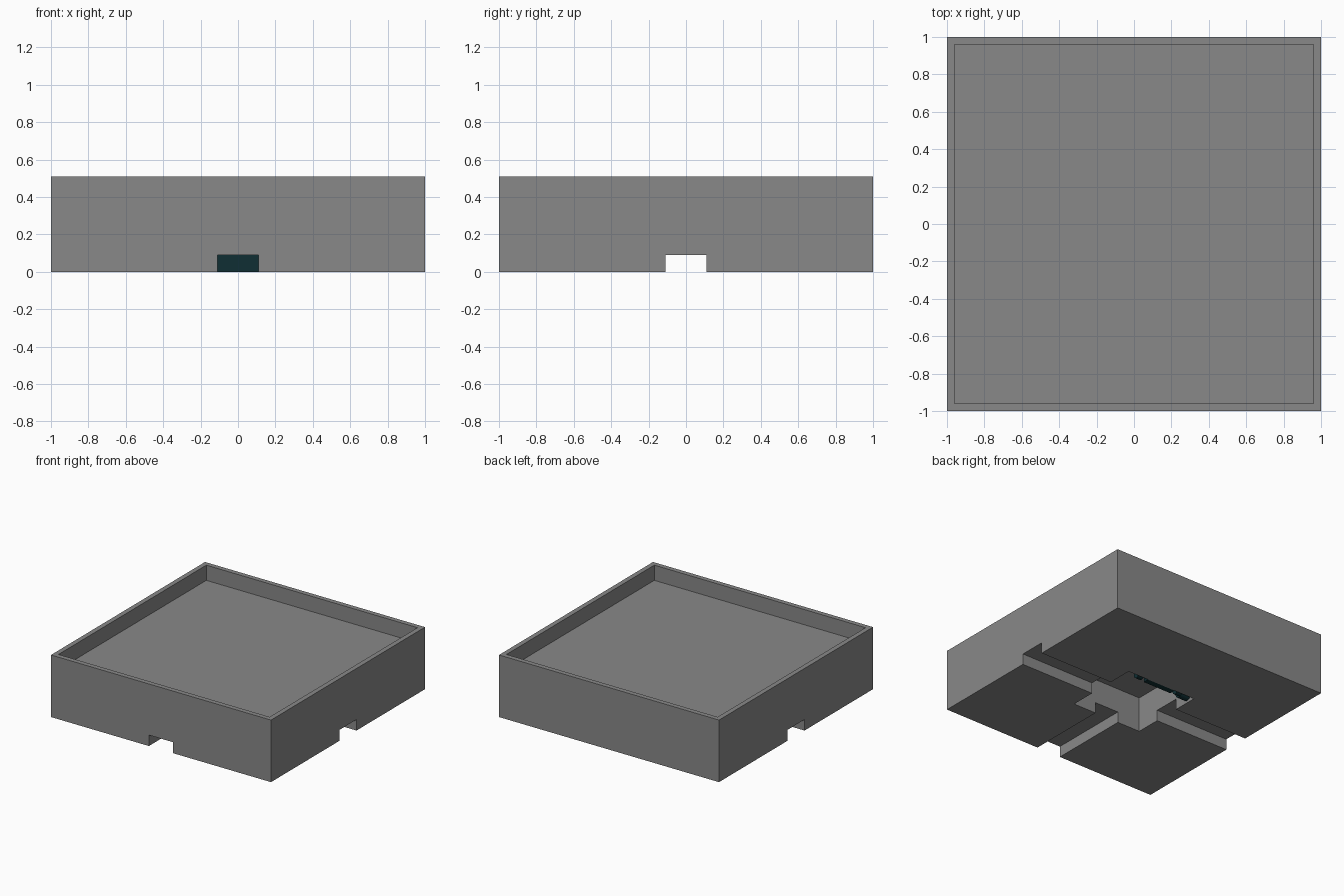
import bpy
import bmesh
from mathutils import Matrix, Vector

if "Cube" in bpy.data.objects:
    bpy.data.objects.remove(bpy.data.objects["Cube"], do_unlink=True)


def material(name, color):
    mat = bpy.data.materials.new(name)
    mat.use_nodes = True
    mat.diffuse_color = color
    mat.node_tree.nodes["Principled BSDF"].inputs["Base Color"].default_value = color
    return mat


grey = material("mid grey", (0.25, 0.25, 0.25, 1))
teal = material("dark teal", (0.005, 0.028, 0.034, 1))


def add_object(name, bm, mat):
    mesh = bpy.data.meshes.new(name)
    bm.to_mesh(mesh)
    bm.free()
    mesh.materials.append(mat)
    obj = bpy.data.objects.new(name, mesh)
    bpy.context.scene.collection.objects.link(obj)
    return obj


def box(name, low, high, mat):
    low, high = Vector(low), Vector(high)
    bm = bmesh.new()
    place = Matrix.Translation((low + high) / 2) @ Matrix.Diagonal((*(high - low), 1))
    bmesh.ops.create_cube(bm, size=1, matrix=place)
    return add_object(name, bm, mat)


def rod(name, center, radius, length, mat):
    """Round rod lying along x."""
    bm = bmesh.new()
    place = Matrix.Translation(center) @ Matrix.Rotation(1.5708, 4, "Y")
    bmesh.ops.create_cone(bm, cap_ends=True, segments=16, radius1=radius,
                          radius2=radius, depth=length, matrix=place)
    obj = add_object(name, bm, mat)
    obj.data.shade_smooth()
    obj.data.set_sharp_from_angle(angle=0.6)
    return obj


def carve(target, cutter):
    mod = target.modifiers.new("carve", "BOOLEAN")
    mod.operation = "DIFFERENCE"
    mod.solver = "EXACT"
    mod.object = cutter
    bpy.context.view_layer.update()
    graph = bpy.context.evaluated_depsgraph_get()
    result = bpy.data.meshes.new_from_object(target.evaluated_get(graph))
    target.modifiers.clear()
    target.data = result
    bpy.data.objects.remove(cutter, do_unlink=True)


# Square block with a shallow tray on top
RIM, TOP, FLOOR = 0.96, 0.51, 0.385
POCKET, ROOF = 0.32, 0.29
SLOT, SLOT_TOP = 0.11, 0.09
tray = box("tray_block", (-1, -1, 0), (1, 1, TOP), grey)
carve(tray, box("tray_cutter", (-RIM, -RIM, FLOOR), (RIM, RIM, 1), grey))

# Hidden pocket underneath, with channels to the front and both sides
carve(tray, box("pocket_cutter", (-POCKET, -POCKET, -0.2), (POCKET, POCKET, ROOF), grey))
carve(tray, box("side_cutter", (-1.2, -SLOT, -0.2), (1.2, SLOT, SLOT_TOP), grey))
carve(tray, box("front_cutter", (-SLOT, -1.2, -0.2), (SLOT, 0, SLOT_TOP), grey))

# Teal fitting on the back wall of the pocket
box("fitting_panel", (-0.2, 0.29, 0.04), (0.2, POCKET, 0.25), teal)
box("fitting_bar", (-0.13, 0.27, 0), (0.13, POCKET, 0.1), teal)
for side, name in ((1, "left"), (-1, "right")):
    rod(name + "_fitting_end", (side * 0.19, 0.285, 0.03), 0.03, 0.05, teal)
rod("fitting_knob", (-0.26, 0.265, 0.04), 0.04, 0.08, teal)
